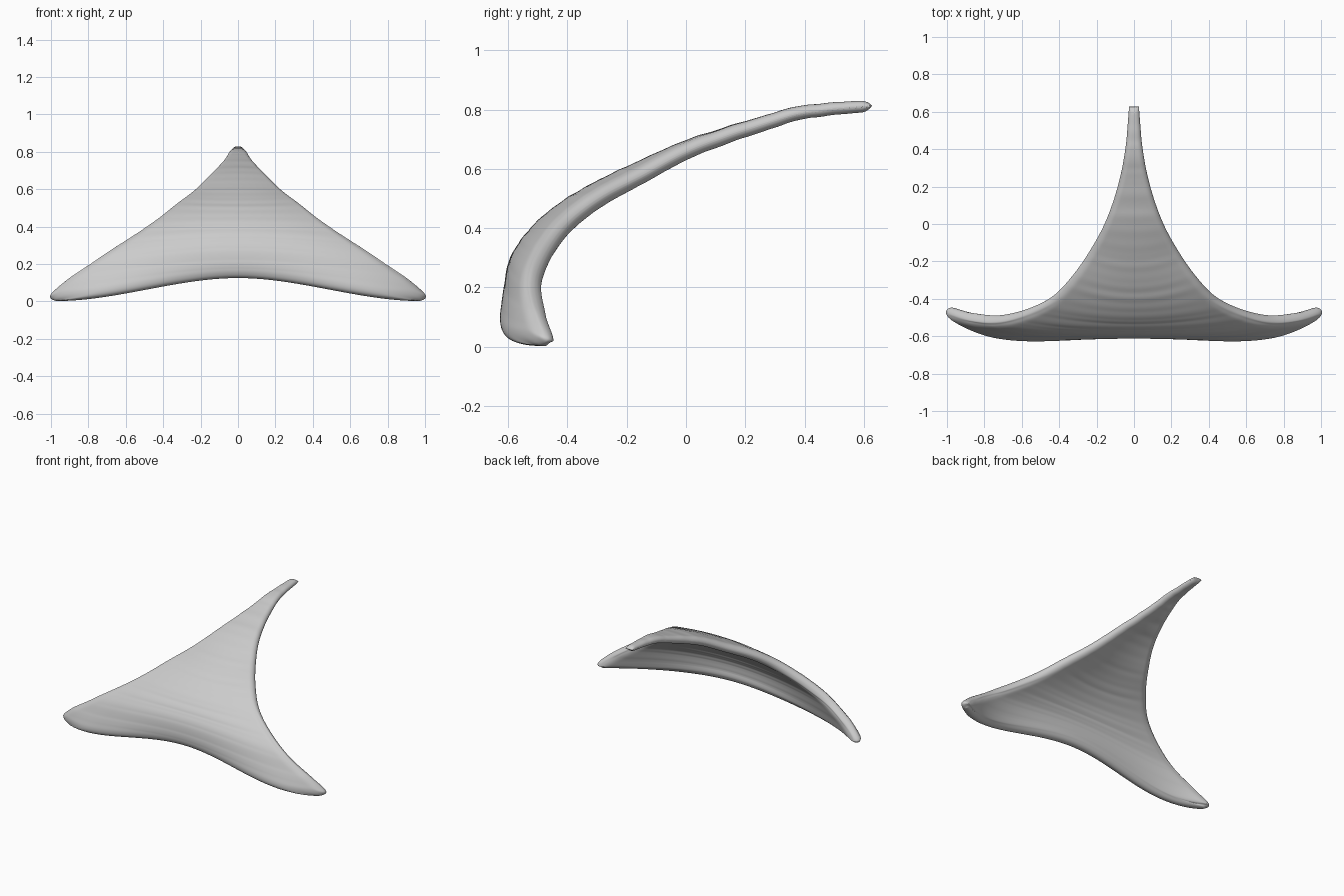
import bpy, bmesh, math, random
from mathutils import Vector

cube = bpy.data.objects.get("Cube")
if cube:
    bpy.data.objects.remove(cube, do_unlink=True)

random.seed(4)
ROWS, COLS = 88, 56
THICK, ROUND = 0.077, 0.05

# Key rows from lower lip to tail: centre y, centre z, edge x, edge y, edge z
KEYS = [
    (-.563, .126, .972, -.478, .002),
    (-.571, .16, .998, -.458, .03),
    (-.574, .21, .91, -.486, .11),
    (-.56, .285, .75, -.505, .217),
    (-.518, .352, .58, -.465, .325),
    (-.45, .424, .44, -.393, .42),
    (-.353, .495, .335, -.285, .503),
    (-.2, .575, .24, -.15, .574),
    (0, .667, .153, .01, .66),
    (.2, .735, .087, .2, .731),
    (.4, .791, .046, .4, .788),
    (.628, .813, .026, .628, .812),
]


def key_at(v):
    """Smooth interpolation through the key rows."""
    f = v * (len(KEYS) - 1)
    i = min(int(f), len(KEYS) - 2)
    t = f - i
    b, c = KEYS[i], KEYS[i + 1]
    a = KEYS[i - 1] if i else [2 * p - q for p, q in zip(b, c)]
    d = KEYS[i + 2] if i + 2 < len(KEYS) else [2 * q - p for p, q in zip(b, c)]
    return [q + t / 2 * (r - p + t * (2 * p - 5 * q + 4 * r - s + t * (3 * (q - r) + s - p)))
            for p, q, r, s in zip(a, b, c, d)]


def sheet_point(u, v):
    """Middle of the shell, u across and v from lip to tail."""
    cy, cz, ex, ey, ez = key_at(v)
    w = max(0, 1 - v / .4)
    sq = u * u
    fy = sq + w * 2.9 * sq * (sq - 1)
    fz = sq + w * (sq * (3 - 2 * abs(u)) - sq)
    return Vector((ex * u, cy + (ey - cy) * fy, cz + (ez - cz) * fz))


# Rows and columns crowd towards the rim so that it can be rounded
us = [math.sin(math.pi * (j / COLS - .5)) for j in range(COLS + 1)]
vs = []
for i in range(ROWS + 1):
    s = i / ROWS
    vs.append(.75 * s + .25 * (1 - math.cos(math.pi * s)) / 2)
grid = [[sheet_point(u, v) for u in us] for v in vs]

bm = bmesh.new()
verts = [[bm.verts.new(p) for p in row] for row in grid]
for i in range(ROWS):
    for j in range(COLS):
        bm.faces.new((verts[i][j], verts[i][j + 1], verts[i + 1][j + 1], verts[i + 1][j]))
bm.normal_update()

# Fine layered ridges running across the shell, fading out at its ends
ridges = [random.uniform(-.0022, .0022) * min(1, (v / .35) ** 2, (1 - v) / .1) for v in vs]
shifts = [(vert, vert.normal * ridges[i] * (1 - us[j] ** 4))
          for i, row in enumerate(verts) for j, vert in enumerate(row)]
for vert, shift in shifts:
    vert.co += shift
mesh = bpy.data.meshes.new("curved_shell")
bm.to_mesh(mesh)
bm.free()
shell = bpy.data.objects.new("curved_shell", mesh)
bpy.context.collection.objects.link(shell)

# Thickness falls to a round rim, and is less along the tail
group = shell.vertex_groups.new(name="thickness")
rim = [p for row in grid for p in (row[0], row[-1])] + grid[0] + grid[-1]
index = 0
for i, row in enumerate(grid):
    body = 1 - .5 * vs[i] ** 2
    for p in row:
        d = min((p - q).length for q in rim)
        r = min(1, d / (ROUND * body))
        group.add([index], body * max(.12, math.sqrt(1 - (1 - r) ** 2)), "REPLACE")
        index += 1

solid = shell.modifiers.new("thickness", "SOLIDIFY")
solid.thickness = THICK
solid.offset = 0
solid.vertex_group = "thickness"
smooth = shell.modifiers.new("rounding", "SUBSURF")
smooth.levels = smooth.render_levels = 1

grey = bpy.data.materials.new("light_grey")
grey.use_nodes = True
colour = (.6, .6, .6, 1)
grey.diffuse_color = colour
grey.node_tree.nodes["Principled BSDF"].inputs["Base Color"].default_value = colour
mesh.materials.append(grey)

bpy.context.view_layer.objects.active = shell
shell.select_set(True)
bpy.ops.object.shade_smooth()
